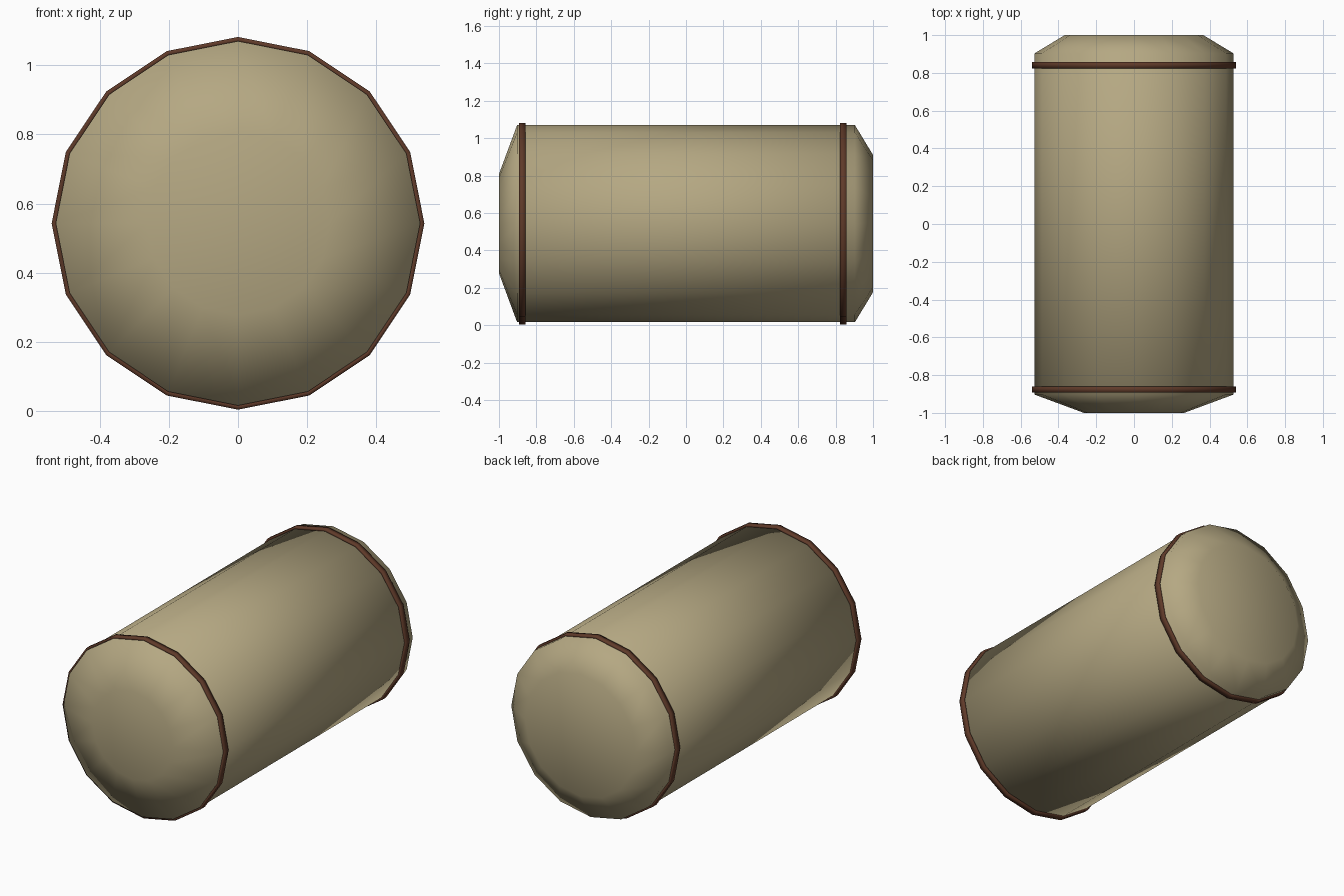
import bpy, bmesh, math

if "Cube" in bpy.data.objects:
    bpy.data.objects.remove(bpy.data.objects["Cube"])

CZ, SIDES = 0.543, 16


def material(name, rgb):
    m = bpy.data.materials.new(name)
    m.diffuse_color = (*rgb, 1)
    m.use_nodes = True
    m.node_tree.nodes["Principled BSDF"].inputs["Base Color"].default_value = m.diffuse_color
    return m


def lathe(name, profile, mat, closed=False):
    """Spin (y, radius) points around the horizontal y axis."""
    bm = bmesh.new()
    rings = []
    for y, r in profile:
        angles = [2 * math.pi * i / SIDES for i in range(SIDES)]
        rings.append([bm.verts.new((r * math.cos(a), y, CZ + r * math.sin(a))) for a in angles])
    pairs = list(zip(rings, rings[1:]))
    if closed:
        pairs.append((rings[-1], rings[0]))
    else:
        bm.faces.new(rings[0])
        bm.faces.new(rings[-1])
    for a, b in pairs:
        for i in range(SIDES):
            j = (i + 1) % SIDES
            bm.faces.new((a[i], a[j], b[j], b[i]))
    bmesh.ops.recalc_face_normals(bm, faces=bm.faces)
    for f in bm.faces:
        f.smooth = True
    mesh = bpy.data.meshes.new(name)
    bm.to_mesh(mesh)
    bm.free()
    mesh.materials.append(mat)
    ob = bpy.data.objects.new(name, mesh)
    bpy.context.collection.objects.link(ob)
    return ob


tan = material("straw tan", (0.46, 0.39, 0.225))
brown = material("binding brown", (0.115, 0.042, 0.022))

# Bale body with a steep front end and a blunter back end
lathe("bale_body", [(-1, 0.265), (-0.903, 0.527), (0.903, 0.527), (1, 0.367)], tan)

# Binding bands near both ends
for name, y in (("front_band", -0.876), ("back_band", 0.841)):
    h = 0.017
    lathe(name, [(y - h, 0.524), (y - h, 0.539), (y + h, 0.539), (y + h, 0.524)], brown, closed=True)
